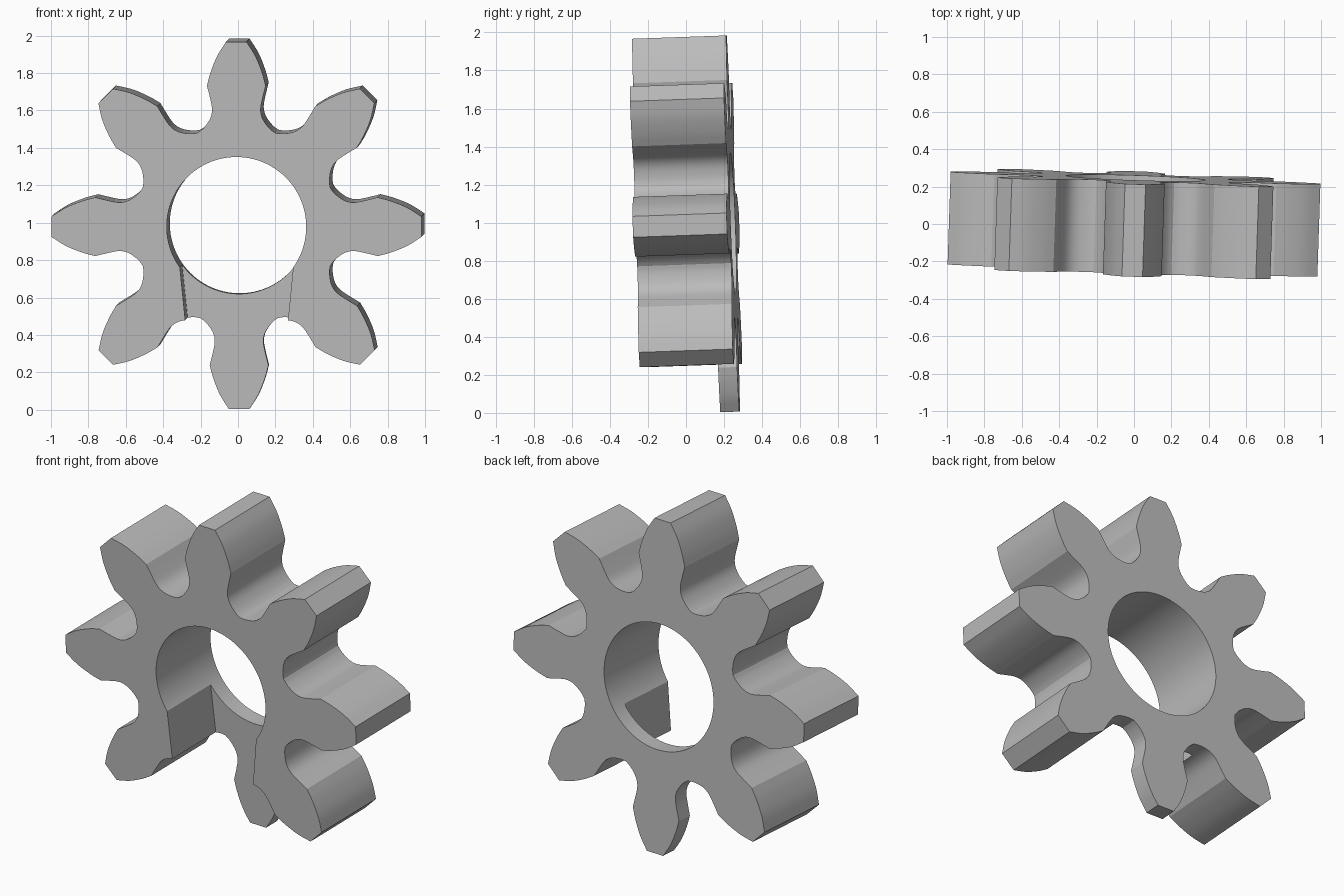
import bpy, bmesh, math
from mathutils import Matrix, Vector

cube = bpy.data.objects.get("Cube")
if cube:
    bpy.data.objects.remove(cube, do_unlink=True)

TEETH, DEPTH, BORE = 8, 0.495, 0.373
WEB = 0.1           # thickness left behind the front notch
PITCH = 2 * math.pi / TEETH

# Half of one tooth as (half width, radius): flank from tip to shoulder, then gap to root
FLANK = [(0.055, 0.989), (0.103, 0.912), (0.138, 0.825), (0.157, 0.755)]
GAP = [(0.157, 0.755), (0.141, 0.69), (0.131, 0.64), (0.132, 0.605),
       (0.143, 0.573), (0.163, 0.543), (0.185, 0.519), (0.208, 0.502)]


def smooth_path(points, steps=4):
    """Catmull-Rom samples through the points."""
    p = [Vector(q) for q in points]
    p = [2 * p[0] - p[1]] + p + [2 * p[-1] - p[-2]]
    out = []
    for a, b, c, d in zip(p, p[1:], p[2:], p[3:]):
        for i in range(steps):
            t = i / steps
            out.append(0.5 * (2 * b + (c - a) * t + (2 * a - 5 * b + 4 * c - d) * t**2
                              + (3 * b - a - 3 * c + d) * t**3))
    return out + [p[-2]]


def prism(name, outline, y0, y1):
    """Extrude an x-z outline along y."""
    bm = bmesh.new()
    face = bm.faces.new([bm.verts.new((x, y0, z)) for x, z in outline])
    new = bmesh.ops.extrude_face_region(bm, geom=[face])["geom"]
    bmesh.ops.translate(bm, vec=(0, y1 - y0, 0),
                        verts=[v for v in new if isinstance(v, bmesh.types.BMVert)])
    bmesh.ops.recalc_face_normals(bm, faces=bm.faces)
    mesh = bpy.data.meshes.new(name)
    bm.to_mesh(mesh)
    bm.free()
    obj = bpy.data.objects.new(name, mesh)
    bpy.context.collection.objects.link(obj)
    return obj


# Toothed outline: mirror the half tooth and repeat it around the axis
half = smooth_path(FLANK)[:-1] + smooth_path(GAP)
tooth = [(-x, z) for x, z in reversed(half)] + [(x, z) for x, z in half[:-1]]
outline = []
for k in range(TEETH):
    turn = Matrix.Rotation(-k * PITCH, 2)
    outline += [turn @ Vector(q) for q in tooth]
gear = prism("gear_wheel", outline, -DEPTH / 2, DEPTH / 2)

# Cutters: round bore, and the notch that thins the bottom tooth from the front
circle = [(BORE * math.cos(a), BORE * math.sin(a))
          for a in (2 * math.pi * i / 128 for i in range(128))]
notch = [(-0.305, -0.2), (0.305, -0.2), (0.277, -0.48),
         (0.24, -1.1), (-0.24, -1.1), (-0.277, -0.48)]
cutters = [prism("bore_cutter", circle, -1, 1),
           prism("notch_cutter", notch, -1, DEPTH / 2 - WEB)]

bpy.ops.object.select_all(action="DESELECT")
bpy.context.view_layer.objects.active = gear
gear.select_set(True)
for cutter in cutters:
    cutter.hide_render = True
    mod = gear.modifiers.new(cutter.name, "BOOLEAN")
    mod.operation, mod.solver, mod.object = "DIFFERENCE", "EXACT", cutter
    bpy.ops.object.modifier_apply(modifier=mod.name)
for cutter in cutters:
    bpy.data.objects.remove(cutter, do_unlink=True)

# Plain grey metal
grey = bpy.data.materials.new("grey_metal")
grey.use_nodes = True
colour = (0.5, 0.5, 0.5, 1)
grey.diffuse_color = colour
grey.node_tree.nodes["Principled BSDF"].inputs["Base Color"].default_value = colour
gear.data.materials.clear()
gear.data.materials.append(grey)

bpy.ops.object.shade_smooth_by_angle(angle=math.radians(25))

# Slight lean of the wheel's axis
gear.rotation_euler = (0.035, 0, -0.033)
gear.location = (0, 0, 0.987)
